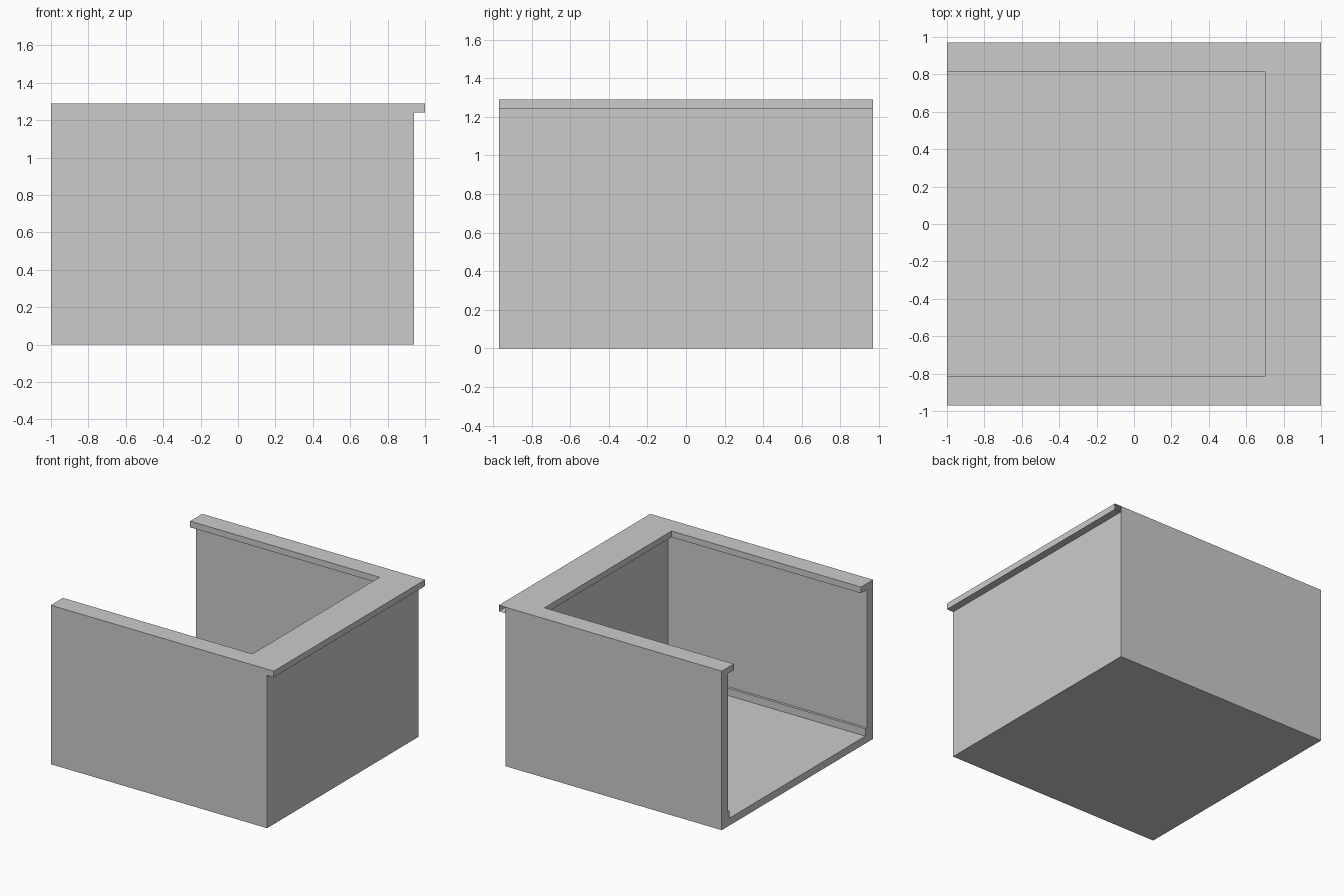
import bpy
import bmesh

if "Cube" in bpy.data.objects:
    bpy.data.objects.remove(bpy.data.objects["Cube"])

LEFT = -1.0        # open end of the box
WALL_END = 0.94    # outer face of the end wall

# Wall cross-section, swept round a U: (x on end wall, y on side walls, z)
SECTION = [
    (0.94, 0.97, 0.00),    # outer foot
    (0.94, 0.97, 1.24),    # under the rim
    (1.00, 0.97, 1.24),    # rim overhang (end wall only)
    (1.00, 0.97, 1.29),    # rim top, outer
    (0.70, 0.815, 1.29),   # rim top, inner
    (0.70, 0.815, 1.24),   # rim lip
    (0.785, 0.89, 1.24),   # inner wall
    (0.785, 0.89, 0.12),   # ledge top
    (0.765, 0.87, 0.12),
    (0.765, 0.87, 0.06),   # floor level
]
OVERHANG_STEP = 1          # section step with no width on the side walls

bm = bmesh.new()

# Sweep: each row holds front-left, front-right, back-right, back-left corners
rows = [[bm.verts.new(p) for p in
         ((LEFT, -y, z), (x, -y, z), (x, y, z), (LEFT, y, z))]
        for x, y, z in SECTION]

# Walls, rim and ledge
for i, (a, b) in enumerate(zip(rows, rows[1:])):
    for s in range(3):
        if i == OVERHANG_STEP and s != 1:
            continue
        bm.faces.new((a[s], a[s + 1], b[s + 1], b[s]))

# Underside and floor
bm.faces.new(rows[0])
bm.faces.new(rows[-1])

# U-shaped cut face at the open end
ends = [r for i, r in enumerate(rows) if i != OVERHANG_STEP + 1]
ends = [r for i, r in enumerate(rows) if i != OVERHANG_STEP]
bm.faces.new([r[0] for r in ends] + [r[3] for r in reversed(ends)])
bmesh.ops.remove_doubles(bm, verts=bm.verts[:], dist=1e-4)
bmesh.ops.recalc_face_normals(bm, faces=bm.faces[:])

# Rim overhang is uncapped at the back corner
bmesh.ops.bisect_plane(bm, geom=bm.verts[:] + bm.edges[:] + bm.faces[:],
                       plane_co=(WALL_END, 0, 0), plane_no=(1, 0, 0))
bmesh.ops.remove_doubles(bm, verts=bm.verts[:], dist=1e-4)
caps = [f for f in bm.faces
        if f.normal.y > 0.9 and f.calc_center_median().x > WALL_END + 0.01]
bmesh.ops.delete(bm, geom=caps, context='FACES')

mesh = bpy.data.meshes.new("open_box")
bm.to_mesh(mesh)
bm.free()
bpy.context.collection.objects.link(bpy.data.objects.new("open_box", mesh))
